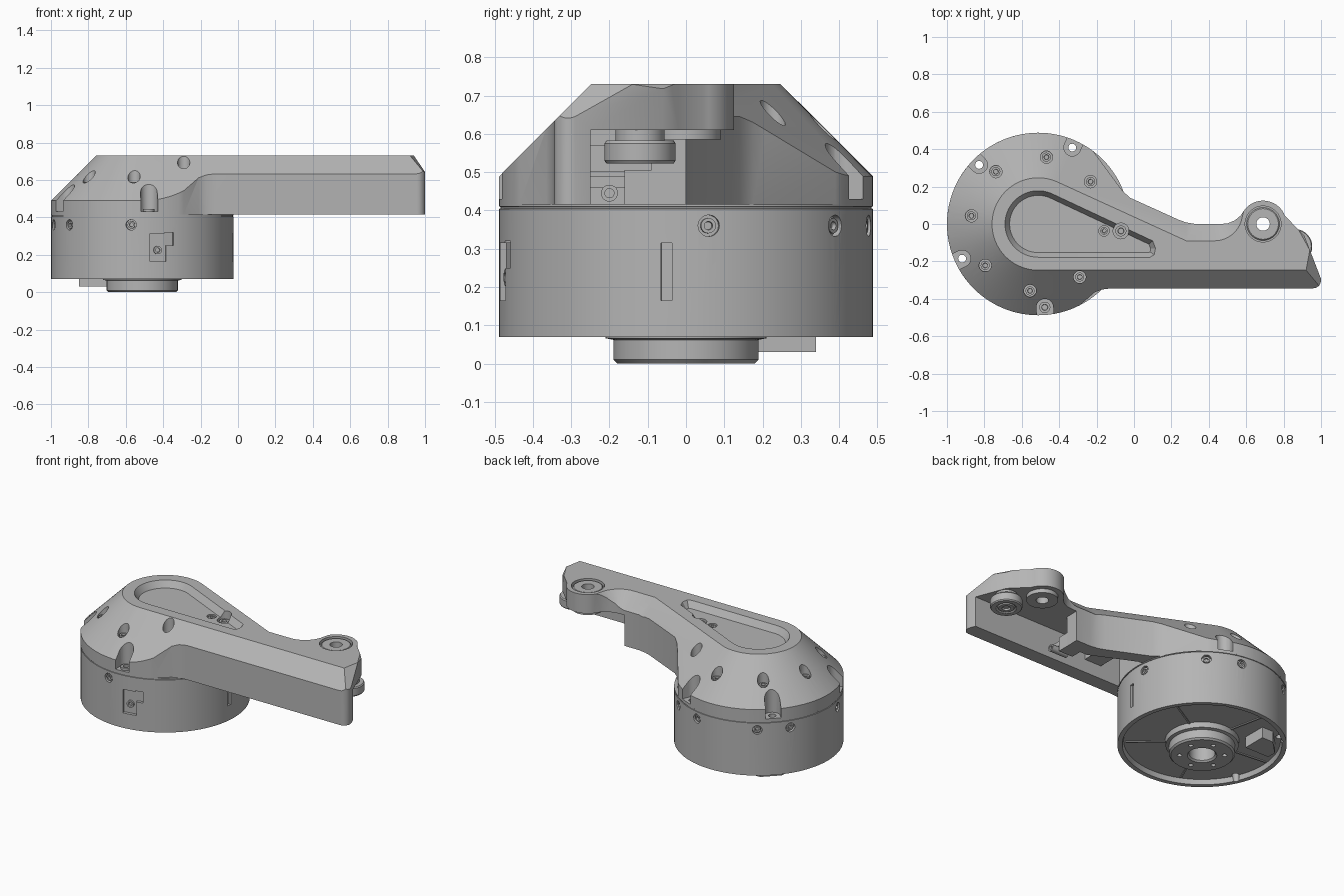
import bpy, bmesh
from math import sin, cos, radians, pi
from mathutils import Vector, Matrix

if "Cube" in bpy.data.objects:
    bpy.data.objects.remove(bpy.data.objects["Cube"])

grey = bpy.data.materials.new("machined grey")
grey.use_nodes = True
GREY = (0.46, 0.46, 0.46, 1)
grey.diffuse_color = GREY
grey.node_tree.nodes["Principled BSDF"].inputs["Base Color"].default_value = GREY

CX, R = -0.512, 0.488         # drum axis and radius
TOP, SEAM = 0.73, 0.415       # cover top and cover/drum seam
FLOOR = 0.1                   # recessed underside of the drum
BOSS, IDLER = (0.69, 0), (0.86, -0.12)


def finish(name, bm, loc=(0, 0, 0), rot=None):
    bmesh.ops.recalc_face_normals(bm, faces=bm.faces)
    mesh = bpy.data.meshes.new(name)
    if rot:
        bm.transform(rot)
    bm.transform(Matrix.Translation(loc))
    bm.to_mesh(mesh)
    bm.free()
    mesh.materials.append(grey)
    obj = bpy.data.objects.new(name, mesh)
    bpy.context.collection.objects.link(obj)
    return obj


def stack(name, rings, closed=False, loc=(0, 0, 0), rot=None):
    """Skin a list of equal-length rings; cap the ends or close into a torus."""
    bm = bmesh.new()
    loops = [[bm.verts.new(p) for p in ring] for ring in rings]
    pairs = list(zip(loops, loops[1:])) + ([(loops[-1], loops[0])] if closed else [])
    for a, b in pairs:
        for i in range(len(a)):
            j = (i + 1) % len(a)
            bm.faces.new((a[i], a[j], b[j], b[i]))
    if not closed:
        bm.faces.new(loops[0])
        bm.faces.new(loops[-1])
    return finish(name, bm, loc, rot)


def lathe(name, profile, loc=(0, 0, 0), n=32, closed=False, rot=None):
    rings = [[(r * cos(2 * pi * i / n), r * sin(2 * pi * i / n), z) for i in range(n)]
             for r, z in profile]
    return stack(name, rings, closed, loc, rot)


def offset(poly, d):
    """Mitred offset of a counter-clockwise outline."""
    out = []
    for i, p in enumerate(poly):
        p, a, b = Vector(p), Vector(poly[i - 1]), Vector(poly[(i + 1) % len(poly)])
        u, v = (p - a).normalized(), (b - p).normalized()
        n1, n2 = Vector((u.y, -u.x)), Vector((v.y, -v.x))
        out.append(p + (n1 + n2) * d / (1 + n1.dot(n2)))
    return out


def at(poly, z):
    return [(p[0], p[1], z) for p in poly]


def loft(name, poly, levels):
    return stack(name, [at(offset(poly, d), z) for z, d in levels])


def arc(cx, cy, r, a, b, n):
    return [(cx + r * cos(radians(a + (b - a) * i / n)),
             cy + r * sin(radians(a + (b - a) * i / n))) for i in range(n + 1)]


def box(name, size, loc, angle=0):
    bm = bmesh.new()
    bmesh.ops.create_cube(bm, size=1)
    bmesh.ops.scale(bm, vec=size, verts=bm.verts)
    return finish(name, bm, loc, Matrix.Rotation(radians(angle), 4, 'Z'))


def cut(obj, tool, op='DIFFERENCE'):
    mod = obj.modifiers.new("cut", 'BOOLEAN')
    mod.object, mod.operation, mod.solver = tool, op, 'EXACT'
    bpy.context.view_layer.objects.active = obj
    bpy.ops.object.modifier_apply(modifier=mod.name)
    bpy.data.objects.remove(tool)


def drill(obj, x, y, r, z0, z1, n=24):
    cut(obj, lathe("drill", [(r, z0), (r, z1)], (x, y, 0), n))


def screw(name, loc, r, rot=None):
    """Screw head with a round socket, top at the given place."""
    lathe(name, [(r, -0.03), (r, 0), (r * 0.55, 0), (r * 0.5, -0.012)], loc, 18, rot=rot)


def polar(angle, r):
    return CX + r * cos(radians(angle)), r * sin(radians(angle))


# Cover: 45 degree sloped top trimmed by the vertical plan outline
outline = (arc(CX, 0, R, 53, 297, 72)
           + [(-0.21, -0.365), (-0.17, -0.35), (-0.12, -0.344)]
           + arc(0.957, -0.301, 0.043, -90, 15, 6) + [(0.91, -0.06), (0.87, -0.02)]
           + arc(*BOSS, 0.125, 20, 140, 14)
           + [(0.57, 0.045), (0.54, 0.02), (0.5, 0.003), (0.46, 0), (0.33, 0),
              (0.28, 0.008), (0.24, 0.022), (-0.02, 0.14), (-0.06, 0.175)])
flat = (arc(CX, 0, 0.247, 65.7, 270, 48)
        + [(0.92, -0.247), (0.94, -0.14), (0.885, -0.04), (0.83, 0.06), (0.76, 0.2), (0.62, 0.2)]
        + arc(0.43, 0.06, 0.15, -10, -90, 10) + [(0.28, -0.09)])
near, far = offset(flat, 0.12), offset(flat, 0.25)
deep = [far[i] if i < 49 or i == len(flat) - 1 else near[i] for i in range(len(flat))]
cover = loft("cover_and_arm", outline, [(SEAM, 0), (0.9, 0)])
cut(cover, stack("slope", [at(deep, 0.3), at(deep, TOP - 0.25), at(near, TOP - 0.12),
                           at(flat, TOP)]), 'INTERSECT')

# Hollow underside of the arm, open behind its tip
hollow = [(-0.1, -0.25), (1.1, -0.25), (1.1, 0.3), (0.44, 0.3), (0.43, -0.09),
          (0.28, -0.09), (0.0, 0.04), (-0.1, 0.04)]
cut(cover, loft("hollow", hollow, [(0.3, 0), (0.61, 0)]))

# Teardrop pocket in the top with bevelled walls
pocket = arc(CX, 0, 0.178, 65.7, 270, 32) + [(0.085, -0.178), (0.108, -0.165),
                                             (0.115, -0.13), (0.1, -0.09)]
cut(cover, loft("pocket", pocket, [(TOP - 0.04, -0.025), (TOP + 0.01, 0.006)]))
for x, r in ((-0.16, 0.028), (-0.07, 0.042)):
    drill(cover, x, -0.037, r, TOP - 0.06, 0.9)
    screw("pocket_screw", (x, -0.037, TOP - 0.045), r * 0.7)

# Sunken screws on the slope
for angle in (39, 83, 129, 173, 218, 263, 308):
    x, y = polar(angle, 0.36)
    drill(cover, x, y, 0.033, 0.57, 0.9)
    screw("slope_screw", (x, y, 0.59), 0.024)

# Drum with recessed underside and a fine groove under the cover
drum = lathe("drum", [(0.452, FLOOR), (0.46, 0.07), (R, 0.07), (R, 0.404), (0.484, 0.405),
                      (0.484, 0.409), (R, 0.41), (R, SEAM)], (CX, 0, 0), 96)

# Rim notches with mounting holes through cover and drum
for angle in (66, 135, 204.5, 274.5):
    x, y = polar(angle, 0.447)
    notch = arc(0, 0, 0.045, 90, 270, 14) + [(0.15, -0.045), (0.15, 0.045)]
    c, s = cos(radians(angle)), sin(radians(angle))
    notch = [(x + c * u - s * v, y + s * u + c * v) for u, v in notch]
    cut(cover, loft("notch", notch, [(0.43, 0), (0.9, 0)]))
    if angle < 270:
        for part in (cover, drum):
            drill(part, x, y, 0.021, 0.05, 0.6)
    else:
        screw("rim_screw", (x, y, 0.445), 0.03)

# Radial screws around the drum
for angle in (7, 53, 78, 124, 147, 194, 217, 263):
    turn = Matrix.Rotation(radians(angle), 4, 'Z') @ Matrix.Rotation(pi / 2, 4, 'Y')
    cut(drum, lathe("bore", [(0.028, -0.02), (0.028, 0.05)], (*polar(angle, R), 0.36), 20, rot=turn))
    screw("side_screw", (*polar(angle, R - 0.006), 0.36), 0.02, turn)

# Side slots
for angle, size, z in ((-80, (0.04, 0.085, 0.15), 0.24), (-73, (0.04, 0.05, 0.07), 0.285),
                       (-6, (0.03, 0.03, 0.15), 0.24)):
    cut(drum, box("slot", size, (*polar(angle, R), z), angle))
turn = Matrix.Rotation(radians(-80), 4, 'Z') @ Matrix.Rotation(pi / 2, 4, 'Y')
screw("slot_screw", (*polar(-80, R - 0.008), 0.225), 0.022, turn)

# Output hub, its bolt holes, floor ribs and connector
hub = lathe("output_hub", [(0.075, 0.12), (0.075, 0.01), (0.085, 0), (0.18, 0), (0.19, 0.01),
                           (0.19, 0.062), (0.21, 0.066), (0.215, 0.12)],
            (CX, 0, 0), 64, True)
for i in range(6):
    drill(hub, *polar(60 * i + 20, 0.13), 0.014, -0.05, 0.04, 14)
for i in range(5):
    box("floor_rib", (0.24, 0.01, 0.012), (*polar(72 * i + 30, 0.32), FLOOR), 72 * i + 30)
plug = [(-0.85, 0.19), (-0.68, 0.19), (-0.68, 0.34), (-0.76, 0.34), (-0.85, 0.25)]
loft("connector", plug, [(0.03, 0), (FLOOR + 0.01, 0)])

# Pivot bushing at the arm tip
drill(cover, *BOSS, 0.096, 0.71, 0.9, 40)
drill(cover, *BOSS, 0.06, 0.5, 0.8, 40)
lathe("pivot_bushing", [(0.036, 0.585), (0.036, 0.724), (0.082, 0.724), (0.088, 0.718),
                        (0.088, 0.62), (0.092, 0.612), (0.092, 0.585)],
      (*BOSS, 0), 40, True)

# Idler below the arm tip
lathe("idler", [(0.025, 0.535), (0.025, 0.523), (0.045, 0.523), (0.05, 0.53), (0.06, 0.523),
                (0.088, 0.523), (0.093, 0.53), (0.093, 0.575), (0.088, 0.582), (0.064, 0.582),
                (0.064, 0.63)], (*IDLER, 0), 40)

# Cable clamp and rod inside the arm
box("cable_clamp", (0.12, 0.16, 0.07), (0.1, -0.17, 0.535))
box("clamp_block", (0.1, 0.07, 0.09), (0.38, -0.125, 0.46))
lathe("clamp_rod", [(0.022, -0.06), (0.022, 0.06), (0.012, 0.06), (0.012, 0.04)],
      (0.4, -0.2, 0.445), 20, rot=Matrix.Rotation(pi / 2, 4, 'Y'))
box("clamp_foot", (0.08, 0.1, 0.03), (0.38, -0.205, 0.475))

# Smooth curved walls, keep edges crisp
bpy.ops.object.select_all(action='DESELECT')
for obj in bpy.context.collection.objects:
    if obj.type == 'MESH' and grey.name in obj.data.materials:
        obj.select_set(True)
        bpy.context.view_layer.objects.active = obj
bpy.ops.object.shade_smooth_by_angle(angle=radians(25))
